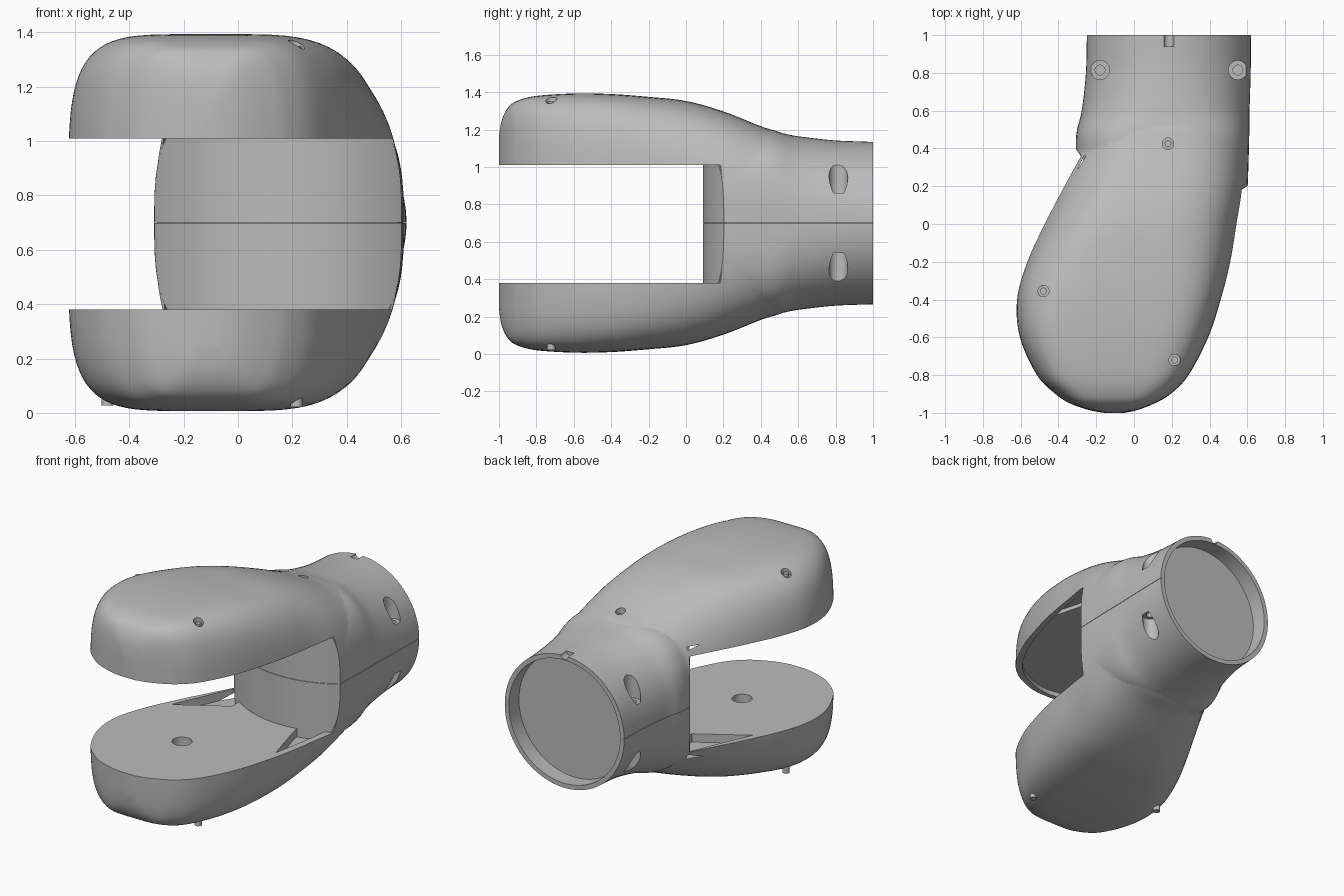
import bpy, bmesh, math
from mathutils import Vector

cube = bpy.data.objects.get("Cube")
if cube:
    bpy.data.objects.remove(cube)

MID = 0.70                       # height of the parting line
SLOT_LOW, SLOT_HIGH = 0.38, 1.01
WALL_X, WALL_Y, WALL_R = 0.24, 0.73, 0.64    # upright cylinder of the sleeve's front wall

grey = bpy.data.materials.new("plain grey")
grey.use_nodes = True
grey.diffuse_color = (0.5, 0.5, 0.5, 1)
grey.node_tree.nodes["Principled BSDF"].inputs["Base Color"].default_value = (0.5, 0.5, 0.5, 1)


def finish(name, bm):
    bmesh.ops.recalc_face_normals(bm, faces=bm.faces)
    mesh = bpy.data.meshes.new(name)
    bm.to_mesh(mesh)
    bm.free()
    mesh.materials.append(grey)
    obj = bpy.data.objects.new(name, mesh)
    bpy.context.collection.objects.link(obj)
    return obj


def spline(keys, steps=6):
    """Smooth rows passing through every key row."""
    rows = []
    for i in range(len(keys) - 1):
        a, b, c, d = (keys[max(0, min(j, len(keys) - 1))] for j in range(i - 1, i + 3))
        for s in range(steps):
            t = s / steps
            rows.append([0.5 * (2*q + (r-p)*t + (2*p-5*q+4*r-w)*t*t + (3*q-p-3*r+w)*t**3)
                         for p, q, r, w in zip(a, b, c, d)])
    rows.append(keys[-1])
    return rows


def loft(name, keys, inset=0.0, sides=80):
    """Skin superellipse sections given as y, left x, right x, half height, squareness."""
    bm = bmesh.new()
    rings = []
    for y, xl, xr, h, n in spline(keys):
        cx, w = (xl + xr) / 2, max((xr - xl) / 2 - inset, 0.01)
        ring = []
        for k in range(sides):
            a = 2 * math.pi * (k + 0.5) / sides
            c, s = math.cos(a), math.sin(a)
            ring.append(bm.verts.new((cx + w * math.copysign(abs(c) ** (2/n), c), y + inset,
                                      MID + h * math.copysign(abs(s) ** (2/n), s))))
        rings.append(ring)
    for a, b in zip(rings, rings[1:]):
        for k in range(sides):
            j = (k + 1) % sides
            bm.faces.new((a[k], a[j], b[j], b[k]))
    bm.faces.new(rings[0])
    bm.faces.new(rings[-1])
    return finish(name, bm)


def prism(name, points, z0, z1):
    bm = bmesh.new()
    face = bm.faces.new([bm.verts.new((x, y, z0)) for x, y in points])
    new = bmesh.ops.extrude_face_region(bm, geom=[face])["geom"]
    verts = [v for v in new if isinstance(v, bmesh.types.BMVert)]
    bmesh.ops.translate(bm, vec=Vector((0, 0, z1 - z0)), verts=verts)
    return finish(name, bm)


def box(name, x0, x1, y0, y1, z0, z1):
    return prism(name, [(x0, y0), (x1, y0), (x1, y1), (x0, y1)], z0, z1)


def post(name, x, y, r, z0, z1, sides=32):
    ring = [(x + r * math.cos(2*math.pi*k/sides), y + r * math.sin(2*math.pi*k/sides))
            for k in range(sides)]
    return prism(name, ring, z0, z1)


def wall(shrink=0.0):
    return post("front_wall", WALL_X, WALL_Y, WALL_R - shrink, -.1, 1.5, 160)


def barrel(name, r, y0, y1, z=MID):
    """Round bar along the sleeve axis."""
    obj = post(name, 0, 0, r, 0, y1 - y0, 80)
    obj.rotation_euler.x = -math.pi / 2
    obj.location = (0.185, y0, z)
    return obj


def combine(target, tool, operation="DIFFERENCE"):
    bpy.context.view_layer.update()
    mod = target.modifiers.new("shape", "BOOLEAN")
    mod.operation, mod.solver, mod.object = operation, "EXACT", tool
    bpy.context.view_layer.objects.active = target
    bpy.ops.object.modifier_apply(modifier=mod.name)
    bpy.data.objects.remove(tool)


def smooth(obj):
    bpy.ops.object.select_all(action="DESELECT")
    obj.select_set(True)
    bpy.context.view_layer.objects.active = obj
    bpy.ops.object.shade_smooth_by_angle(angle=math.radians(32))


# Pebble-shaped fork, slotted up to the sleeve wall
fork_keys = [
    (-1.0, -.16, -.05, .46, 4.5), (-.985, -.24, .02, .55, 4.7), (-.95, -.34, .11, .62, 4.9),
    (-.9, -.417, .195, .655, 5.1), (-.8, -.515, .29, .68, 5.3), (-.6, -.606, .395, .693, 5),
    (-.4, -.622, .462, .69, 4.7), (-.2, -.57, .515, .675, 4.1), (0, -.485, .555, .653, 3.4),
    (.2, -.395, .598, .597, 2.9), (.4, -.305, .606, .518, 2.7), (.5, -.27, .602, .487, 2.6),
    (.6, -.21, .56, .445, 2.5)]
body = loft("forked_body", fork_keys)
slot = box("slot", -1, .68, -1.2, .6, SLOT_LOW, SLOT_HIGH)
combine(slot, wall(.003))
combine(body, slot)

# Shallow recess under the upper prong
recess = loft("recess", fork_keys, inset=0.03)
combine(recess, box("recess_band", -1, 1, -1.2, .8, SLOT_HIGH - .02, SLOT_HIGH + .03), "INTERSECT")
combine(body, recess)

# Corner pockets beside the sleeve on both prongs
pockets = [[(.36, .08), (.45, -.25), (.505, .05), (.53, .25), (.36, .25)],
           [(-.14, .14), (-.45, -.05), (-.315, .25), (-.265, .36), (-.14, .36)]]
for z0, z1 in ((SLOT_LOW - .055, SLOT_LOW + .02), (SLOT_HIGH - .02, SLOT_HIGH + .055)):
    for outline in pockets:
        combine(body, prism("pocket", outline, z0, z1))

# Pivot hole in the lower prong
combine(body, post("pivot_hole", -.1, -.44, .06, SLOT_LOW - .06, SLOT_LOW + .05))

# Sleeve with a rounded front wall
sleeve_keys = [
    (.03, -.275, .59, .45, 3.3), (.2, -.295, .602, .472, 3.2), (.45, -.308, .61, .487, 3),
    (.6, -.277, .612, .464, 2.4), (.8, -.255, .618, .442, 2.1), (1, -.25, .62, .435, 2)]
sleeve = loft("sleeve", sleeve_keys)
combine(sleeve, wall(), "INTERSECT")
combine(body, sleeve, "UNION")

# Open end and the small round groove at its top
combine(body, barrel("end_bore", .405, .88, 1.1))
combine(body, barrel("top_groove", .027, .94, 1.1, z=1.138))

# Hairline parting groove following the sleeve wall
core = loft("groove_core", sleeve_keys, inset=.01)
combine(core, wall(.01), "INTERSECT")
groove = box("groove", -.8, .8, .05, 1.1, MID - .0012, MID + .0012)
combine(groove, core)
combine(body, groove)

# Counterbored fixing holes in the sleeve
for x in (-.18, .55):
    for side in (-1, 1):
        for r, depth in ((.05, .16), (.026, .10)):
            z0, z1 = sorted((MID + side * depth, MID + side * .7))
            combine(body, post("fixing_hole", x, .815, r, z0, z1))

# Prong screw holes above, pegs below
for i, (x, y, top, low) in enumerate(((.18, .425, 1.165, .215), (-.48, -.355, 1.32, .028),
                                      (.215, -.72, 1.33, .022))):
    combine(body, post("screw_hole", x, y, .03, top, 1.6))
    smooth(post(f"upper_screw_{i + 1}", x, y, .018, top - .02, top + .02, 20))
    smooth(post(f"lower_peg_{i + 1}", x, y, .022, low, low + .1, 20))
smooth(body)

# Disc closing the sleeve
smooth(barrel("end_disc", .406, .875, .895))
